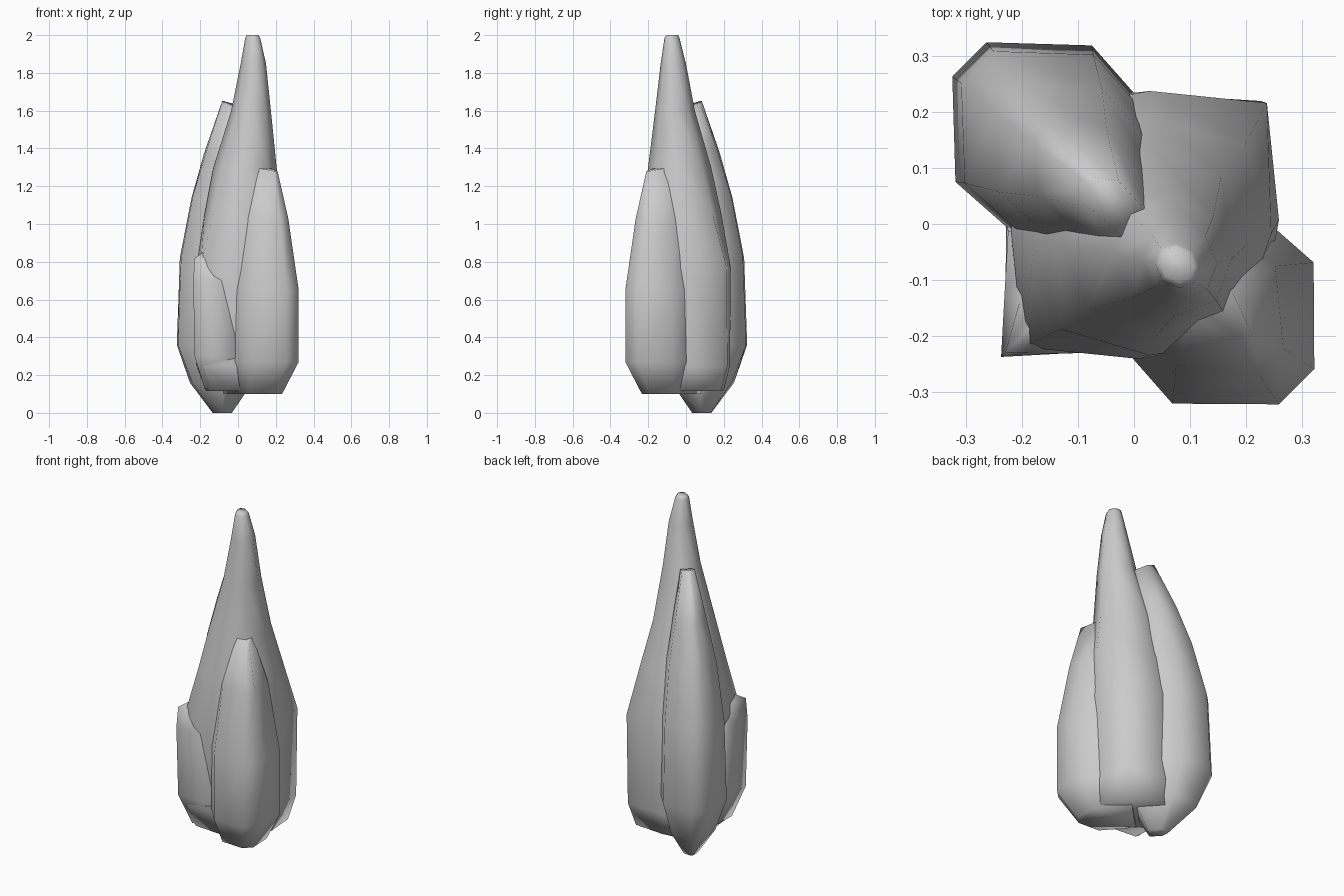
import bpy
import bmesh
import math

old = bpy.data.objects.get("Cube")
if old:
    bpy.data.objects.remove(old, do_unlink=True)

stone = bpy.data.materials.new("grey_stone")
stone.use_nodes = True
GREY = (0.6, 0.6, 0.6, 1)
stone.diffuse_color = GREY
stone.node_tree.nodes["Principled BSDF"].inputs["Base Color"].default_value = GREY
stone.node_tree.nodes["Principled BSDF"].inputs["Roughness"].default_value = 0.9


def loft(name, rings):
    """Skin rings of (a, b, z): a runs to the back left, b to the front left."""
    bm = bmesh.new()
    s = math.sqrt(0.5)
    rows = [[bm.verts.new(((a + b) * s, (a - b) * s, z)) for a, b, z in ring]
            for ring in rings]
    n = len(rows[0])
    for low, high in zip(rows, rows[1:]):
        for i in range(n):
            j = (i + 1) % n
            bm.faces.new((low[i], low[j], high[j], high[i]))
    bm.faces.new(rows[0])
    bm.faces.new(rows[-1])
    bmesh.ops.recalc_face_normals(bm, faces=bm.faces)
    mesh = bpy.data.meshes.new(name)
    bm.to_mesh(mesh)
    bm.free()
    mesh.materials.append(stone)
    obj = bpy.data.objects.new(name, mesh)
    bpy.context.collection.objects.link(obj)
    bpy.ops.object.select_all(action="DESELECT")
    obj.select_set(True)
    bpy.context.view_layer.objects.active = obj
    bpy.ops.object.shade_smooth_by_angle(angle=math.radians(110))
    return obj


def diamond(z, a0, a1, b0, b1, k):
    """Eight-sided ring; k sets how full its diagonal corners are."""
    ca, cb, ra, rb = (a0 + a1) / 2, (b0 + b1) / 2, (a1 - a0) / 2, (b1 - b0) / 2
    unit = [(1, 0), (k, k), (0, 1), (-k, k), (-1, 0), (-k, -k), (0, -1), (k, -k)]
    return [(ca + u * ra, cb + v * rb, z) for u, v in unit]


def buttress(z, reach, half, side, inner=0.0, tilt=0.0):
    """Ring of a shard leaning on the core, pointing to one side."""
    half_ring = [(0.25, reach), (1, inner + (reach - inner) * 0.67), (0.9, inner)]
    pts = half_ring + [(-w, r) for w, r in reversed(half_ring)]
    return [(w * half, r * side, z - tilt * (1 - r / reach)) for w, r in pts]


# Central spire, broad and square below, leaning to its tip
loft("central_spire", [diamond(*r) for r in (
    (0.115, -0.23, 0.27, -0.24, 0.26, 0.54),
    (0.25, -0.295, 0.315, -0.29, 0.30, 0.54),
    (0.77, -0.295, 0.32, -0.27, 0.30, 0.57),
    (1.05, -0.225, 0.24, -0.18, 0.26, 0.66),
    (1.30, -0.165, 0.17, -0.12, 0.22, 0.70),
    (1.60, -0.095, 0.11, -0.02, 0.20, 0.70),
    (1.85, -0.055, 0.075, 0.035, 0.175, 0.7),
    (1.985, -0.035, 0.04, 0.065, 0.15, 0.7),
    (2.00, -0.025, 0.03, 0.07, 0.14, 0.7))])

# Short shard at the front right corner, closing against the spire
loft("short_shard", [diamond(*r) for r in (
    (0.13, -0.25, 0.0, -0.12, 0.12, 0.5),
    (0.30, -0.325, 0.0, -0.16, 0.16, 0.5),
    (0.70, -0.335, 0.0, -0.15, 0.15, 0.5),
    (0.82, -0.325, 0.0, -0.09, 0.09, 0.5),
    (0.85, -0.26, 0.0, -0.06, 0.06, 0.5))])

# Tall shard at the back right corner
loft("tall_shard", [buttress(*r) for r in (
    (0.0, 0.18, 0.038, -1, 0.08),
    (0.16, 0.33, 0.12, -1),
    (0.36, 0.415, 0.172, -1),
    (0.82, 0.395, 0.162, -1),
    (1.14, 0.315, 0.13, -1),
    (1.38, 0.23, 0.085, -1),
    (1.65, 0.11, 0.035, -1, 0.0, 0.04))])

# Middle shard at the front left corner
loft("middle_shard", [buttress(*r) for r in (
    (0.10, 0.30, 0.12, 1),
    (0.27, 0.41, 0.178, 1),
    (0.65, 0.41, 0.178, 1),
    (1.03, 0.345, 0.125, 1),
    (1.28, 0.285, 0.045, 1, 0.0, -0.05))])
